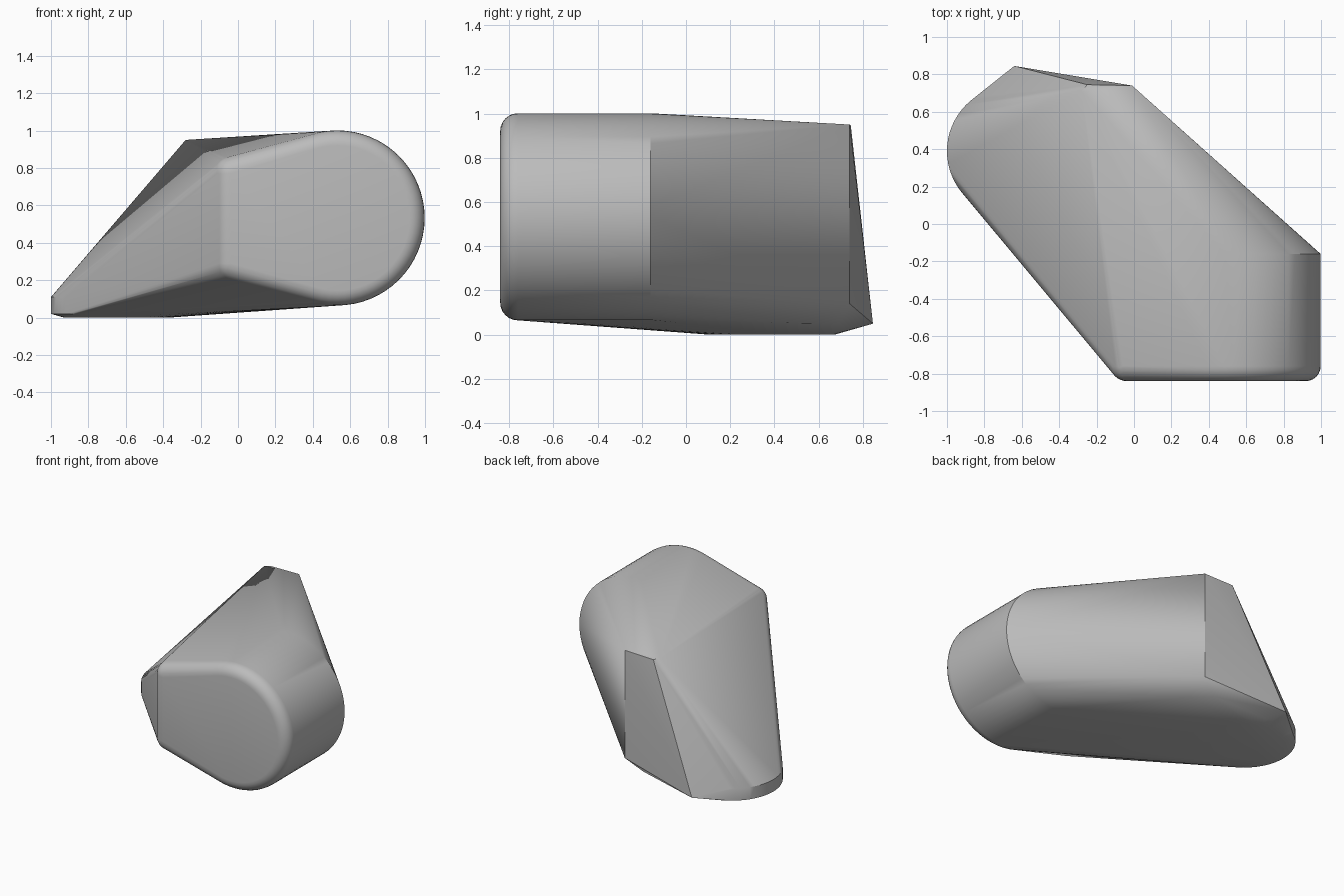
import bpy, bmesh, math
from mathutils import Vector

cube = bpy.data.objects.get("Cube")
if cube:
    bpy.data.objects.remove(cube, do_unlink=True)

grey = bpy.data.materials.new("plain_grey")
grey.use_nodes = True
colour = (0.5, 0.5, 0.5, 1)
grey.diffuse_color = colour
grey.node_tree.nodes["Principled BSDF"].inputs["Base Color"].default_value = colour

bm = bmesh.new()
X, Y, Z = Vector((1, 0, 0)), Vector((0, 1, 0)), Vector((0, 0, 1))


def ring(centre, radius, side, up, steps=64):
    """Circle of points in the plane of two axes."""
    for i in range(steps):
        a = math.tau * i / steps
        bm.verts.new(Vector(centre) + radius * (math.cos(a) * side + math.sin(a) * up))


def ball(centre, radius, bands=12):
    """Sphere of points for a rounded corner."""
    bm.verts.new(Vector(centre) + radius * Z)
    bm.verts.new(Vector(centre) - radius * Z)
    for i in range(1, bands):
        a = math.pi * i / bands
        ring(Vector(centre) + radius * math.cos(a) * Z, radius * math.sin(a), X, Y, 32)


# front drum: sharp at the back, rounded front rim
ring((0.53, -0.16, 0.533), 0.468, X, Z)
fillet = 0.08
for i in range(7):
    a = math.pi / 2 * i / 6
    ring((0.53, -0.76 - fillet * math.sin(a), 0.533),
         0.468 - fillet * (1 - math.cos(a)), X, Z)

# rounded upright edge on the front
for z in (0.29, 0.77):
    ball((-0.038, -0.75, z), 0.09)

# round foot with a chamfered sole
for z, radius in ((0, 0.28), (0.02, 0.35), (0.11, 0.35)):
    ring((-0.65, 0.39, z), radius, X, Y)

# back corners: top edge, upright edge, lower chamfer and rear tip
for corner in ((-0.01, 0.74, 0.95), (-0.25, 0.745, 0.945), (-0.28, 0.71, 0.95),
               (-0.01, 0.74, 0.14), (-0.01, 0.58, 0.05), (-0.13, 0.69, 0.05),
               (-0.64, 0.845, 0.05)):
    bm.verts.new(corner)

# wrap one skin around all the points and drop those left inside
bmesh.ops.convex_hull(bm, input=bm.verts[:])
bmesh.ops.delete(bm, geom=[v for v in bm.verts if not v.link_faces], context="VERTS")
bmesh.ops.dissolve_limit(bm, angle_limit=math.radians(0.3),
                         verts=bm.verts[:], edges=bm.edges[:])
bmesh.ops.recalc_face_normals(bm, faces=bm.faces[:])

mesh = bpy.data.meshes.new("slanted_block")
bm.to_mesh(mesh)
bm.free()
mesh.materials.append(grey)
block = bpy.data.objects.new("slanted_block", mesh)
bpy.context.collection.objects.link(block)

# smooth the rounded edges, keep the hard ones
bpy.context.view_layer.objects.active = block
block.select_set(True)
bpy.ops.object.shade_smooth_by_angle(angle=math.radians(30))
